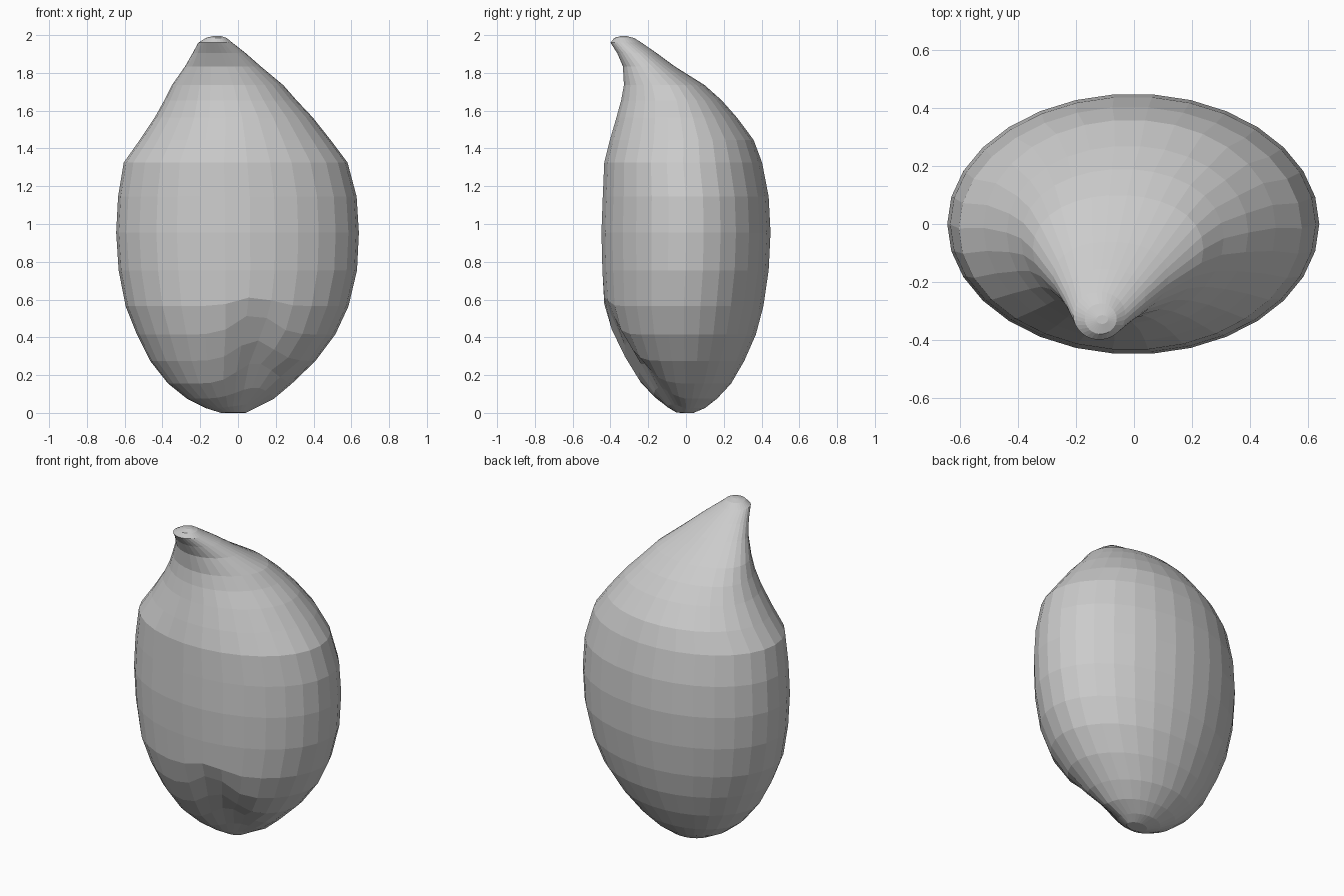
import bpy, bmesh, math

SEG = 30
# cross-sections: height, left x, right x, front y, back y, egg factor
RINGS = [
    (0.005, -0.09, 0.04, -0.05, 0.04, 0),
    (0.03, -0.17, 0.09, -0.10, 0.10, 0),
    (0.08, -0.27, 0.19, -0.17, 0.165, 0),
    (0.16, -0.37, 0.285, -0.25, 0.24, 0),
    (0.28, -0.465, 0.41, -0.325, 0.31, 0),
    (0.42, -0.535, 0.515, -0.395, 0.372, 0),
    (0.57, -0.595, 0.585, -0.435, 0.412, 0),
    (0.76, -0.632, 0.63, -0.445, 0.44, 0),
    (0.96, -0.645, 0.64, -0.45, 0.45, 0),
    (1.15, -0.635, 0.628, -0.443, 0.44, 0),
    (1.33, -0.605, 0.58, -0.435, 0.405, 0),
    (1.45, -0.52, 0.49, -0.405, 0.36, 0.03),
    (1.57, -0.44, 0.395, -0.37, 0.27, 0.08),
    (1.66, -0.39, 0.31, -0.345, 0.19, 0.13),
    (1.74, -0.35, 0.24, -0.33, 0.10, 0.16),
    (1.84, -0.28, 0.12, -0.335, -0.06, 0.16),
    (1.91, -0.24, 0.04, -0.365, -0.155, 0.12),
    (1.965, -0.21, -0.03, -0.40, -0.235, 0.05),
    (1.99, -0.17, -0.06, -0.38, -0.275, 0),
    (2.0, -0.13, -0.09, -0.345, -0.315, 0),
]

# lofted body leaning into a forward-bent tip
bm = bmesh.new()
loops = []
for z, xl, xr, yf, yb, egg in RINGS:
    loop = []
    for i in range(SEG):
        a = 2 * math.pi * i / SEG
        c, s = math.cos(a), math.sin(a)
        x = (xl + xr) / 2 + (xr - xl) / 2 * c
        y = (yf + yb) / 2 + (yb - yf) / 2 * (s - egg * c * c)
        # narrower towards the front of the upper sections
        y += egg * 0.9 * (yb - yf) * c * c
        # shallow dent low on the front
        lift = 0.0
        if s < 0 and z < 0.6:
            lift = 0.11 * math.exp(-((x - 0.09) / 0.13) ** 2) * min(1, -s * 1.5)
            lift *= min(1, z / 0.15) * min(1, (0.68 - z) / 0.25)
        loop.append(bm.verts.new((x, y, z + lift)))
    loops.append(loop)
for lo, hi in zip(loops, loops[1:]):
    for i in range(SEG):
        j = (i + 1) % SEG
        bm.faces.new((lo[i], lo[j], hi[j], hi[i]))
bm.faces.new(loops[0][::-1])
bm.faces.new(loops[-1])
bmesh.ops.translate(bm, verts=bm.verts, vec=(0, 0, -0.005 + 0.005 / 2))
low = min(v.co.z for v in bm.verts)
bmesh.ops.translate(bm, verts=bm.verts, vec=(0, 0, -low))
bmesh.ops.recalc_face_normals(bm, faces=bm.faces)

mesh = bpy.data.meshes.new("pod_body")
bm.to_mesh(mesh)
bm.free()
body = bpy.data.objects.new("pod_body", mesh)
bpy.context.collection.objects.link(body)
